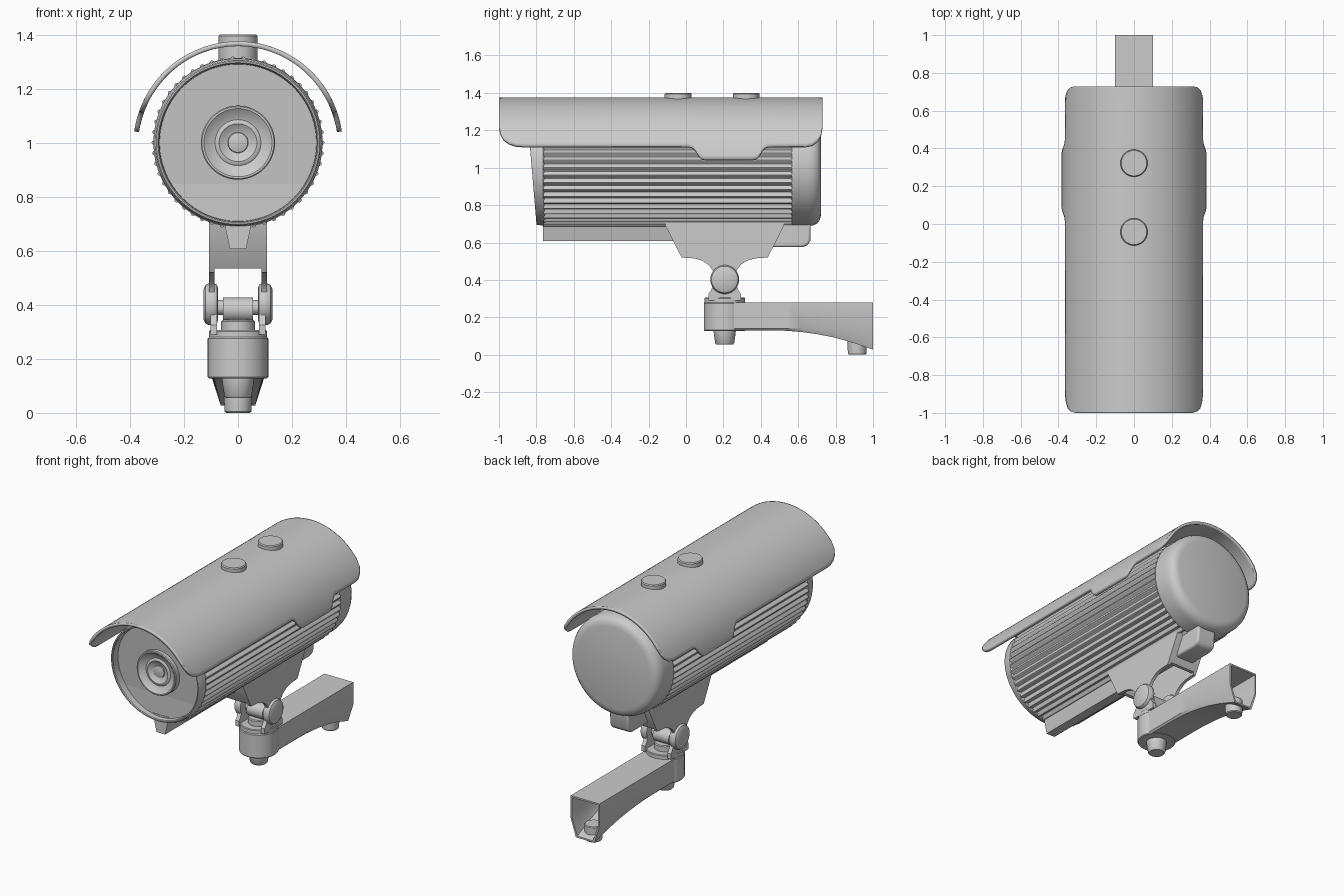
import bpy, bmesh
from math import sin, cos, pi, acos, radians, sqrt

if "Cube" in bpy.data.objects:
    bpy.data.objects.remove(bpy.data.objects["Cube"])


def finish(name, verts, faces, bevel=0.0, angle=35):
    bm = bmesh.new()
    vs = [bm.verts.new(v) for v in verts]
    for f in faces:
        bm.faces.new([vs[i] for i in f])
    bmesh.ops.remove_doubles(bm, verts=bm.verts, dist=1e-5)
    bmesh.ops.recalc_face_normals(bm, faces=bm.faces)
    me = bpy.data.meshes.new(name)
    bm.to_mesh(me)
    bm.free()
    ob = bpy.data.objects.new(name, me)
    bpy.context.collection.objects.link(ob)
    bpy.ops.object.select_all(action='DESELECT')
    ob.select_set(True)
    bpy.context.view_layer.objects.active = ob
    bpy.ops.object.shade_smooth_by_angle(angle=radians(angle))
    if bevel:
        b = ob.modifiers.new("bevel", 'BEVEL')
        b.width, b.segments = bevel, 3
    return ob


def loft(name, rings, bevel=0.0, angle=35):
    """Skin closed rings of equal length and cap both ends."""
    n = len(rings[0])
    verts = [v for r in rings for v in r]
    faces = [(k * n + i, k * n + (i + 1) % n, (k + 1) * n + (i + 1) % n, (k + 1) * n + i)
             for k in range(len(rings) - 1) for i in range(n)]
    faces += [tuple(range(n)), tuple(range(len(verts) - n, len(verts)))]
    return finish(name, verts, faces, bevel, angle)


def lathe(name, profile, axis, centre, n=48, shear=0.0, wave=None, angle=35):
    """Revolve (radius, height) points; shear tilts the front plane."""
    rings = []
    for r, h in profile:
        ring = []
        for i in range(n):
            a = 2 * pi * i / n
            rr = r + (wave(a) if wave else 0)
            p, q = rr * cos(a), rr * sin(a)
            v = {'X': (h, p, q), 'Y': (p, h - (shear * q if h < -0.77 else 0), q), 'Z': (p, q, h)}[axis]
            ring.append(tuple(c + d for c, d in zip(v, centre)))
        rings.append(ring)
    return loft(name, rings, angle=angle)


def prism(name, outline, x0, x1, bevel=0.0):
    """Extrude a (y, z) outline along x."""
    return loft(name, [[(x, y, z) for y, z in outline] for x in (x0, x1)], bevel)


C = (0, 0, 1)

# Ribbed barrel
lathe("ribbed_barrel", [(0.312, -0.762), (0.312, 0.567)], 'Y', C, 400,
      wave=lambda a: 0.008 * cos(50 * a), angle=50)

# Front bezel with tilted rim and recessed face
lathe("front_bezel", [(0.300, -0.75), (0.313, -0.765), (0.311, -0.775), (0.306, -0.820), (0.302, -0.825),
                      (0.296, -0.825), (0.292, -0.820), (0.290, -0.775), (0.001, -0.775)],
      'Y', C, 96, shear=0.085)

# Lens with stepped concave front
lathe("lens", [(0.137, -0.76), (0.137, -0.808), (0.133, -0.813), (0.126, -0.813), (0.105, -0.797),
               (0.085, -0.790), (0.078, -0.795), (0.070, -0.796), (0.055, -0.786), (0.038, -0.780),
               (0.036, -0.786), (0.020, -0.790), (0.001, -0.791)], 'Y', C, 64)

# Rear cap
lathe("rear_cap", [(0.305, 0.56), (0.312, 0.567), (0.312, 0.655), (0.308, 0.680), (0.297, 0.702),
                   (0.280, 0.715), (0.255, 0.721), (0.001, 0.723)], 'Y', C, 96)

# Sunshield: arched sheet whose lower edge follows a side profile
R, ZC = 0.388, 0.987
edge = [(-1, 1.22), (-0.993, 1.185), (-0.975, 1.152), (-0.945, 1.13), (-0.91, 1.118), (-0.87, 1.115),
        (0.015, 1.115), (0.035, 1.108), (0.05, 1.092), (0.07, 1.06), (0.085, 1.046), (0.105, 1.042),
        (0.355, 1.042), (0.375, 1.046), (0.39, 1.06), (0.41, 1.092), (0.425, 1.108), (0.445, 1.115),
        (0.64, 1.115), (0.675, 1.122), (0.705, 1.145), (0.722, 1.175), (0.729, 1.215)]
N = 48
sv, sf = [], []
for y, z in edge:
    amax = acos((z - ZC) / R)
    for i in range(N + 1):
        a = amax * (2 * i / N - 1)
        sv.append((R * sin(a), y, ZC + R * cos(a)))
for k in range(len(edge) - 1):
    for i in range(N):
        j = k * (N + 1) + i
        sf.append((j, j + 1, j + N + 2, j + N + 1))
shield = finish("sunshield", sv, sf)
if shield.data.polygons[N // 2].normal.z < 0:
    shield.data.flip_normals()
sol = shield.modifiers.new("thickness", 'SOLIDIFY')
sol.thickness, sol.offset = 0.018, -1

# Shield fixing posts
for i, y in enumerate((-0.042, 0.322)):
    lathe(f"shield_post_{i}", [(0.072, 1.29), (0.072, 1.394), (0.067, 1.4)], 'Z', (0, y, 0))

# Under-body rail and cable block
loft("bottom_rail", [[(-0.055, y, 0.72), (0.055, y, 0.72), (0.03, y, 0.607), (-0.03, y, 0.607)]
                     for y in (-0.765, 0.55)])
prism("cable_block", [(0.45, 0.73), (0.45, 0.575), (0.62, 0.575), (0.65, 0.585), (0.665, 0.61), (0.668, 0.73)],
      -0.065, 0.065, 0.012)

# Bracket: two cheeks joined by sloping end walls
half = [(0.317, 0.72), (0.317, 0.69), (0.243, 0.545), (0.23, 0.52), (0.16, 0.515), (0.12, 0.503),
        (0.085, 0.48), (0.063, 0.45), (0.058, 0.40), (0.04, 0.36)]
PY = 0.207
cheek = [(PY - d, z) for d, z in half] + [(PY + d, z) for d, z in reversed(half)]
for s, side in ((-1, "left"), (1, "right")):
    prism(f"bracket_cheek_{side}", cheek, s * 0.087, s * 0.107)
    # Pivot knob and yoke ear
    lathe(f"pivot_knob_{side}", [(0.060, s * 0.074), (0.072, s * 0.078), (0.077, s * 0.088), (0.077, s * 0.108),
                                 (0.071, s * 0.120), (0.058, s * 0.127), (0.001, s * 0.128)], 'X', (0, PY, 0.402))
    prism(f"yoke_ear_{side}", [(PY - 0.088, 0.29), (PY - 0.088, 0.325), (PY - 0.075, 0.34), (PY - 0.05, 0.40),
                               (PY + 0.05, 0.40), (PY + 0.075, 0.34), (PY + 0.088, 0.325), (PY + 0.088, 0.29)],
          s * 0.077, s * 0.102)
for s, side in ((-1, "front"), (1, "rear")):
    prism(f"bracket_wall_{side}", [(PY + s * d, z) for d, z in
                                   ((0.317, 0.72), (0.317, 0.69), (0.238, 0.535), (0.216, 0.535), (0.295, 0.69),
                                    (0.295, 0.72))], -0.107, 0.107)

# Pivot shaft, hub and swivel base
lathe("pivot_shaft", [(0.028, -0.09), (0.028, 0.09)], 'X', (0, PY, 0.39))
lathe("pivot_hub", [(0.045, -0.055), (0.045, 0.055)], 'X', (0, PY, 0.382))
lathe("hub_pedestal", [(0.062, 0.28), (0.062, 0.338), (0.057, 0.343)], 'Z', (0, PY, 0))
lathe("swivel_disc", [(0.108, 0.278), (0.108, 0.302), (0.104, 0.306)], 'Z', (0, PY, 0))

# Arm: round head, hollow flared beam and plugs
lathe("arm_head", [(0.108, 0.128), (0.112, 0.133), (0.112, 0.275), (0.108, 0.28)], 'Z', (0, PY, 0), 64)
lathe("head_plug", [(0.060, 0.14), (0.060, 0.128), (0.051, 0.062), (0.045, 0.055)], 'Z', (0, PY, 0))


def section(y, zb, t=0.0):
    zm = max(0.14, zb + 0.01)
    k = min(1, (0.14 - zb) / 0.11)
    wb = 0.092 - 0.028 * k - t
    w = 0.1 - t
    return [(-w, y, 0.28 - t), (w, y, 0.28 - t), (w, y, zm), (wb, y, zb + t), (-wb, y, zb + t), (-w, y, zm)]


curve = [(0.2, 0.13), (0.46, 0.13), (0.54, 0.128), (0.62, 0.121), (0.70, 0.110), (0.78, 0.095), (0.86, 0.074),
         (0.93, 0.052), (1.0, 0.027)]
rings = [section(y, z) for y, z in curve]
rings += [section(y, z, 0.01) for y, z in reversed(curve[2:])]
loft("arm_beam", rings)
lathe("end_plug", [(0.044, 0.0), (0.049, 0.005), (0.052, 0.05), (0.052, 0.095), (0.048, 0.1)], 'Z', (0, 0.915, 0))
